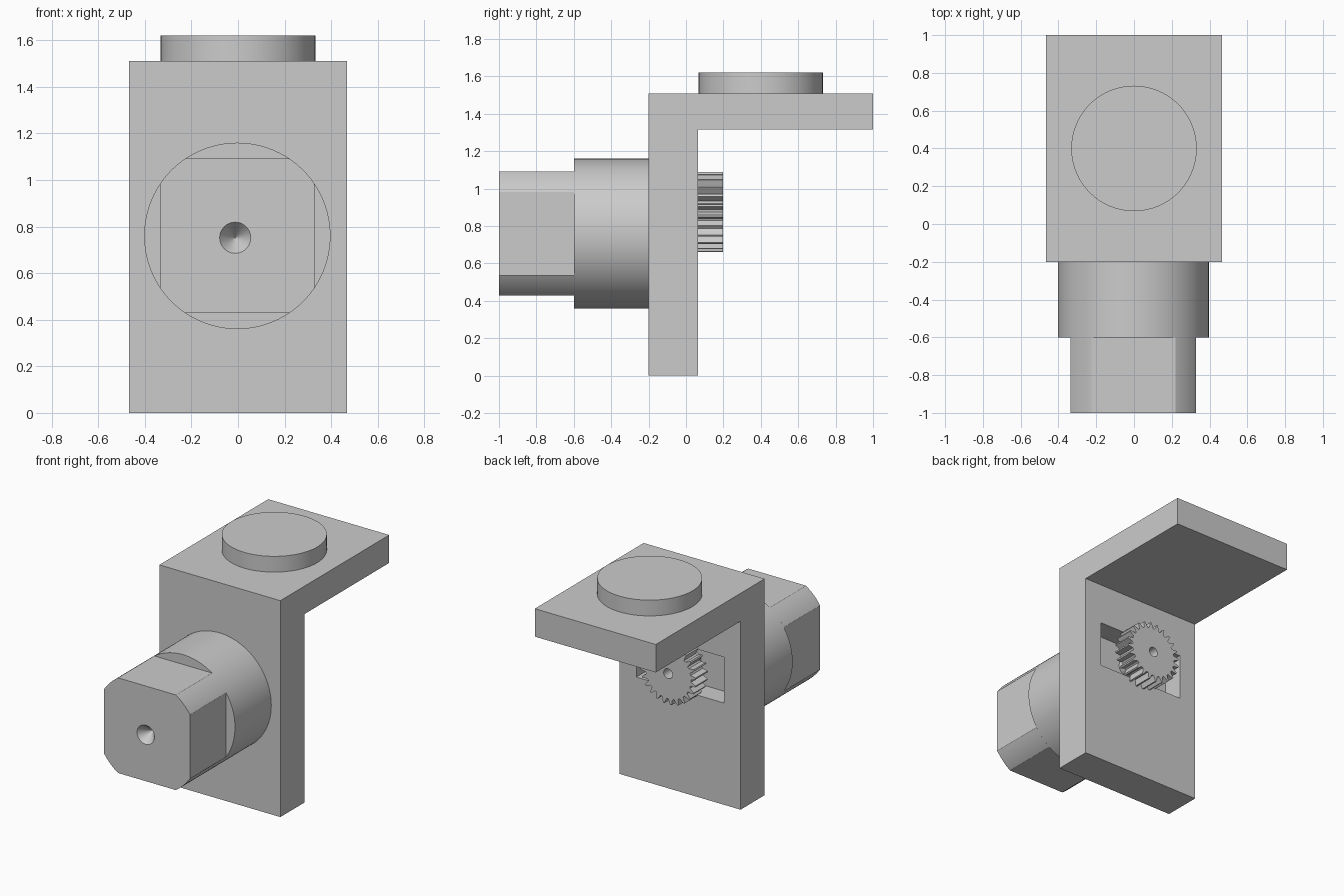
import bpy, bmesh
from math import sin, cos, pi, acos, asin
from mathutils import Vector

cube = bpy.data.objects.get("Cube")
if cube:
    bpy.data.objects.remove(cube, do_unlink=True)

grey = bpy.data.materials.new("plain_grey")
grey.use_nodes = True
grey.diffuse_color = (0.6, 0.6, 0.6, 1)
grey.node_tree.nodes["Principled BSDF"].inputs["Base Color"].default_value = (0.6, 0.6, 0.6, 1)


def prism(name, points, axis, start, end, end_scale=1.0, centre=(0, 0)):
    """Extrude a 2D outline along x, y or z; the far end may be scaled."""
    place = {"x": lambda a, b, d: (d, a, b),
             "y": lambda a, b, d: (a, d, b),
             "z": lambda a, b, d: (a, b, d)}[axis]
    bm = bmesh.new()
    rings = []
    for depth, s in ((start, 1.0), (end, end_scale)):
        rings.append([bm.verts.new(place(centre[0] + a * s, centre[1] + b * s, depth))
                      for a, b in points])
    bm.faces.new(rings[0])
    bm.faces.new(rings[1])
    n = len(points)
    for i in range(n):
        j = (i + 1) % n
        bm.faces.new((rings[0][i], rings[0][j], rings[1][j], rings[1][i]))
    bmesh.ops.recalc_face_normals(bm, faces=bm.faces)
    mesh = bpy.data.meshes.new(name)
    bm.to_mesh(mesh)
    bm.free()
    mesh.materials.append(grey)
    obj = bpy.data.objects.new(name, mesh)
    bpy.context.collection.objects.link(obj)
    return obj


def select(obj):
    bpy.ops.object.select_all(action="DESELECT")
    obj.select_set(True)
    bpy.context.view_layer.objects.active = obj


def cut(obj, cutter):
    """Subtract the cutter, then discard it."""
    cutter.hide_render = True
    mod = obj.modifiers.new("cut", "BOOLEAN")
    mod.operation = "DIFFERENCE"
    mod.solver = "EXACT"
    mod.object = cutter
    select(obj)
    bpy.ops.object.modifier_apply(modifier=mod.name)
    bpy.data.objects.remove(cutter, do_unlink=True)


def smooth(obj):
    select(obj)
    bpy.ops.object.shade_smooth_by_angle(angle=pi / 7)


def circle(r, n=96):
    return [(r * cos(2 * pi * i / n), r * sin(2 * pi * i / n)) for i in range(n)]


def rect(w, h):
    return [(-w, -h), (w, -h), (w, h), (-w, h)]


# Angled bracket with a shallow slot in its back
bracket = prism("bracket", [(-0.2, 0), (0.065, 0), (0.065, 1.315), (1, 1.315),
                            (1, 1.51), (-0.2, 1.51)], "x", -0.467, 0.467)
cut(bracket, prism("slot_cutter", rect(0.338, 0.16), "y", -0.08, 0.3, centre=(0, 0.87)))

# Round pad on the shelf
smooth(prism("top_disc", [(a, b) for a, b in circle(0.332)], "z", 1.51, 1.62, centre=(0, 0.4)))

# Round housing against the front of the bracket
BODY = (-0.003, 0.76)
smooth(prism("round_housing", circle(0.4), "y", -0.6, -0.2, centre=BODY))

# Nose with four flats and rounded corners
flat = acos(0.332 / 0.4)
outline = []
for quarter in range(4):
    for i in range(13):
        t = quarter * pi / 2 + flat + (pi / 2 - 2 * flat) * i / 12
        outline.append((0.4 * cos(t), 0.4 * sin(t)))
nose = prism("flatted_nose", outline, "y", -1, -0.6, centre=BODY)
cut(nose, prism("cone_cutter", circle(0.075, 48), "y", -1.01, -0.92, 0.01, (-0.012, 0.752)))
smooth(nose)

# Gear with a blind centre hole, on a short shaft
GEAR = (0, 0.875)
TEETH = 24
step = 2 * pi / TEETH
teeth = []
for k in range(TEETH):
    for part, r in ((0, 0.175), (0.28, 0.178), (0.52, 0.215), (0.7, 0.215), (0.95, 0.178)):
        t = (k + part) * step
        teeth.append((r * cos(t), r * sin(t)))
gear = prism("gear", teeth, "y", 0.065, 0.198, centre=GEAR)
cut(gear, prism("bore_cutter", circle(0.034, 32), "y", 0.09, 0.3, centre=GEAR))
smooth(gear)
smooth(prism("gear_shaft", circle(0.06, 32), "y", -0.08, 0.065, centre=GEAR))
